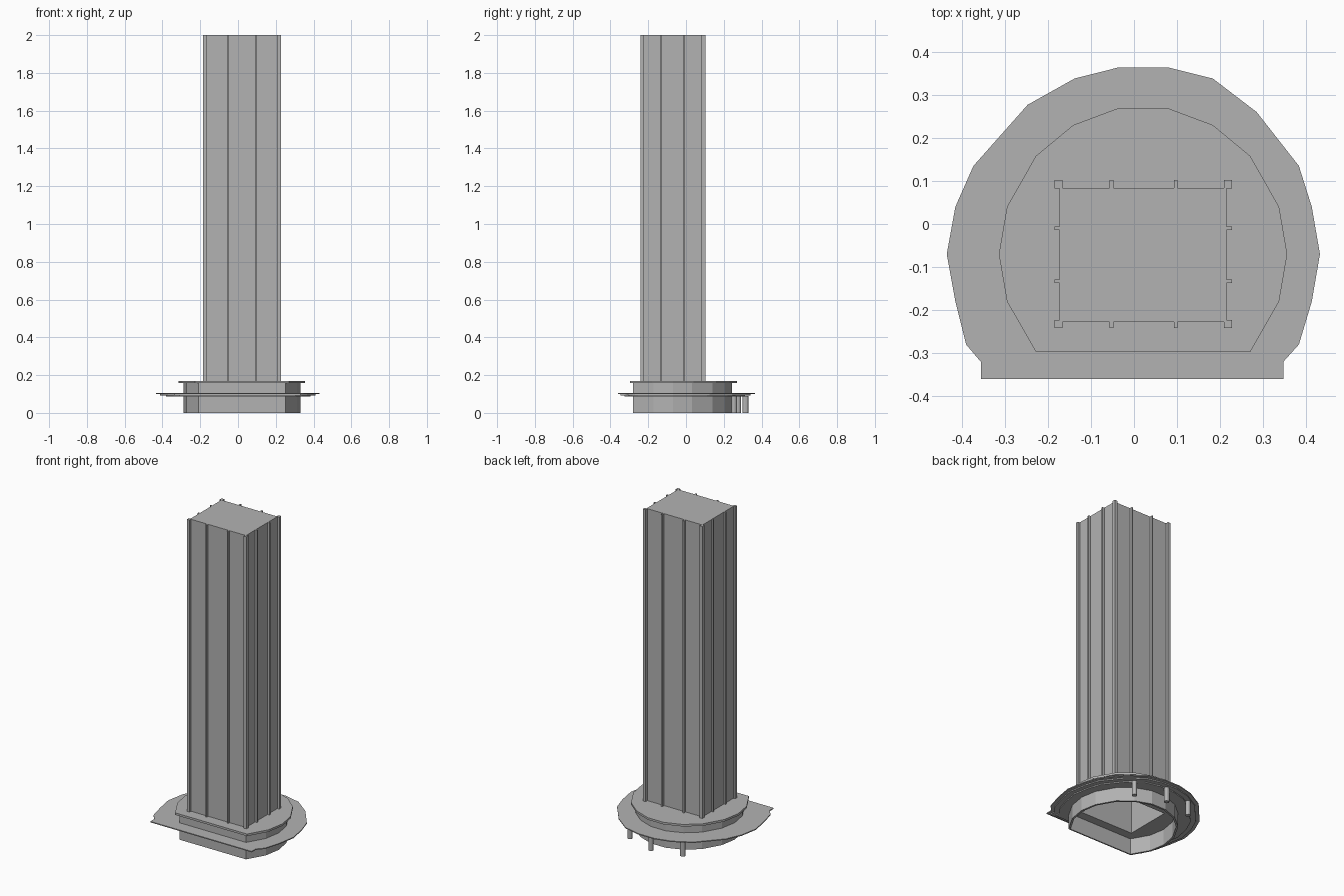
import bpy

if "Cube" in bpy.data.objects:
    bpy.data.objects.remove(bpy.data.objects["Cube"])

GREY = (0.45, 0.45, 0.45, 1)
mat = bpy.data.materials.new("concrete grey")
mat.use_nodes = True
mat.diffuse_color = GREY
mat.node_tree.nodes["Principled BSDF"].inputs["Base Color"].default_value = GREY


def prism(name, outline, z0, z1, hole=None):
    """Extruded outline, optionally with an open shaft through it."""
    curve = bpy.data.curves.new(name + " profile", "CURVE")
    curve.dimensions, curve.fill_mode = "2D", "BOTH"
    curve.extrude = (z1 - z0) / 2
    for loop in filter(None, (outline, hole)):
        spline = curve.splines.new("POLY")
        spline.points.add(len(loop) - 1)
        for point, (x, y) in zip(spline.points, loop):
            point.co = (x, y, 0, 1)
        spline.use_cyclic_u = True
    temp = bpy.data.objects.new(name + " temp", curve)
    bpy.context.collection.objects.link(temp)
    graph = bpy.context.evaluated_depsgraph_get()
    mesh = bpy.data.meshes.new_from_object(temp.evaluated_get(graph))
    bpy.data.objects.remove(temp)
    bpy.data.curves.remove(curve)
    mesh.name = name
    mesh.materials.clear()
    mesh.materials.append(mat)
    for face in mesh.polygons:
        face.use_smooth = False
    obj = bpy.data.objects.new(name, mesh)
    obj.location.z = (z0 + z1) / 2
    bpy.context.collection.objects.link(obj)
    return obj


def rect(x0, x1, y0, y1):
    return [(x0, y0), (x1, y0), (x1, y1), (x0, y1)]


def scaled(loop, factor, cx=0.02, cy=-0.07):
    return [(cx + (x - cx) * factor, cy + (y - cy) * factor) for x, y in loop]


def mirrored(half, cx):
    """Complete a right-hand outline by reflecting it across x = cx."""
    return half + [(2 * cx - x, y) for x, y in reversed(half)]


# Outlines of the podium and of the wide canopy
podium = mirrored([(0.27, -0.297), (0.337, -0.18), (0.356, -0.07), (0.337, 0.04),
                   (0.27, 0.158), (0.183, 0.23), (0.076, 0.27)], 0.021)
podium.remove(podium[7])
podium.insert(7, (-0.034, 0.27))
canopy = [(0.347, -0.36), (0.347, -0.32), (0.383, -0.28), (0.413, -0.18),
          (0.432, -0.07), (0.413, 0.04), (0.383, 0.135), (0.285, 0.26),
          (0.183, 0.338), (0.078, 0.364), (-0.035, 0.364), (-0.138, 0.338),
          (-0.247, 0.277), (-0.373, 0.135), (-0.415, 0.04), (-0.435, -0.07),
          (-0.415, -0.18), (-0.39, -0.28), (-0.356, -0.32), (-0.356, -0.36)]

# Tower shell, hollow and open at the bottom
X0, X1, Y0, Y1 = -0.185, 0.228, -0.242, 0.102
wall_x0, wall_x1, wall_y0, wall_y1 = X0 + 0.012, X1 - 0.013, Y0 + 0.014, Y1 - 0.018
shaft = rect(wall_x0 + 0.01, wall_x1 - 0.01, wall_y0 + 0.01, wall_y1 - 0.01)
tower = rect(wall_x0, wall_x1, wall_y0, wall_y1)
prism("tower walls", tower, 0.1, 1.99, shaft)
prism("tower roof", tower, 1.99, 2.0)

# Corner posts and slim ribs on all four sides
POST, RIB = 0.019, 0.009
for i, x in enumerate((X0, X1 - POST)):
    for j, y in enumerate((Y0, Y1 - POST)):
        prism(f"corner post {i}{j}", rect(x, x + POST, y, y + POST), 0.17, 2.0)
for i, x in enumerate((-0.052, 0.097)):
    prism(f"front rib {i}", rect(x - RIB / 2, x + RIB / 2, Y0, wall_y0 + 0.002), 0.17, 2.0)
    prism(f"back rib {i}", rect(x - RIB / 2, x + RIB / 2, wall_y1 - 0.002, Y1), 0.17, 2.0)
for i, y in enumerate((-0.133, -0.01)):
    prism(f"right rib {i}", rect(X0, wall_x0 + 0.002, y - RIB / 2, y + RIB / 2), 0.17, 2.0)
    prism(f"left rib {i}", rect(wall_x1 - 0.002, X1, y - RIB / 2, y + RIB / 2), 0.17, 2.0)

# Podium: ground floor wall, upper floor and overhanging cap
prism("ground floor wall", scaled(podium, 0.925), 0.0, 0.1, scaled(podium, 0.89))
prism("upper floor", scaled(podium, 0.925), 0.1, 0.157, shaft)
prism("podium cap", podium, 0.157, 0.17, shaft)

# Canopy with stepped underside
prism("canopy", canopy, 0.1, 0.106, shaft)
for i, (factor, low, high) in enumerate(((0.95, 0.093, 0.1), (0.88, 0.086, 0.093))):
    prism(f"canopy step {i}", scaled(canopy, factor), low, high, scaled(podium, 0.9))

# Round columns under the rear of the canopy
for i, (x, y) in enumerate(((0.21, 0.255), (0.022, 0.315), (-0.17, 0.275))):
    bpy.ops.mesh.primitive_cylinder_add(vertices=12, radius=0.015, depth=0.09,
                                        location=(x, y, 0.045))
    column = bpy.context.object
    column.name = f"column {i}"
    column.data.materials.append(mat)
